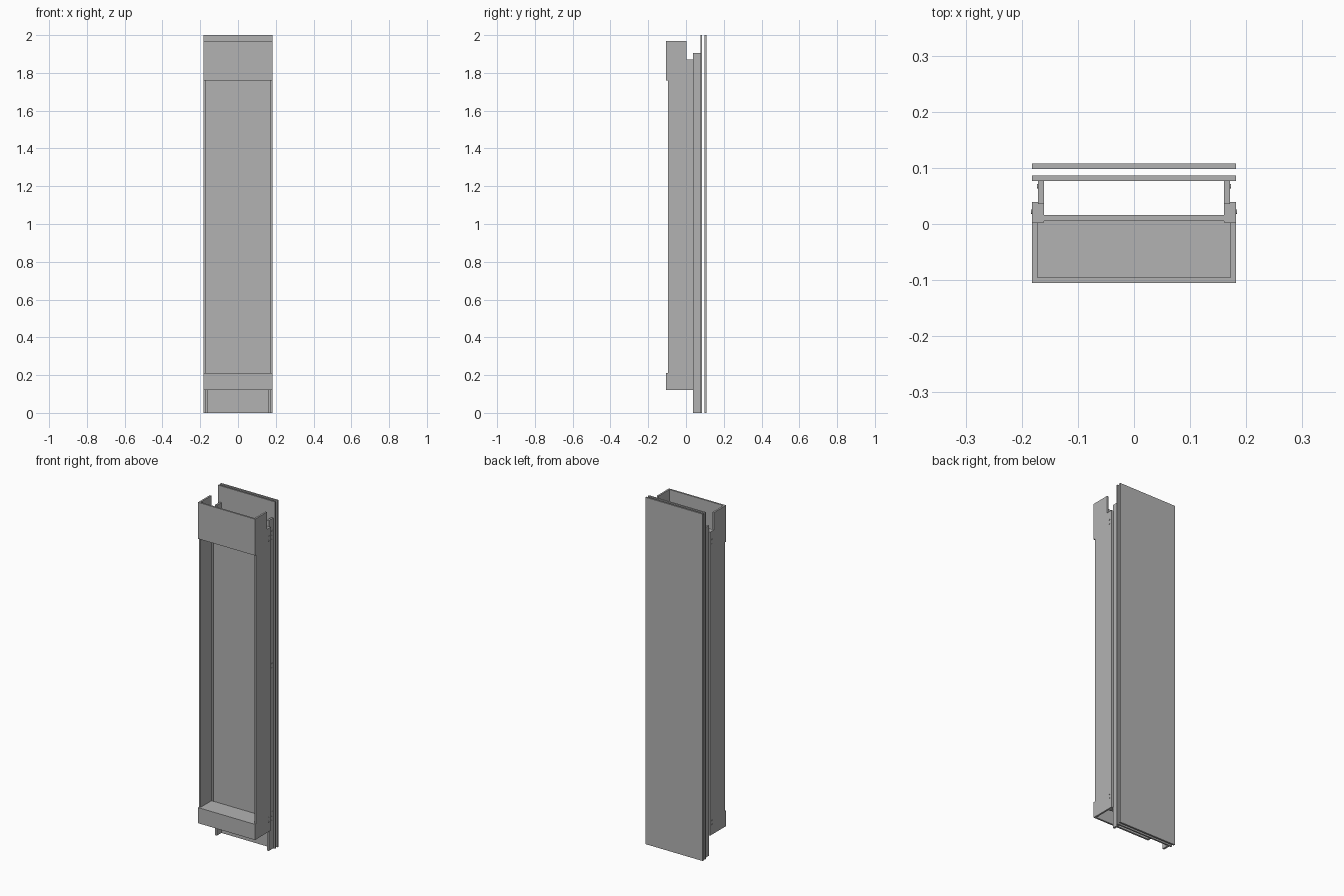
import bpy, math

if "Cube" in bpy.data.objects:
    bpy.data.objects.remove(bpy.data.objects["Cube"])

grey = bpy.data.materials.new("plain grey")
grey.diffuse_color = (0.45, 0.45, 0.45, 1)
grey.use_nodes = True
grey.node_tree.nodes["Principled BSDF"].inputs["Base Color"].default_value = grey.diffuse_color


def box(name, x, y, z):
    """Axis-aligned board from (min, max) ranges."""
    bpy.ops.mesh.primitive_cube_add(size=1, location=[(a + b) / 2 for a, b in (x, y, z)])
    ob = bpy.context.object
    ob.name = ob.data.name = name
    for v in ob.data.vertices:
        v.co = [c * (r[1] - r[0]) for c, r in zip(v.co, (x, y, z))]
    ob.data.materials.append(grey)
    return ob


def screw(name, x, y, z):
    bpy.ops.mesh.primitive_cylinder_add(vertices=12, radius=0.004, depth=0.003,
                                        location=(x, y, z), rotation=(0, math.pi / 2, 0))
    ob = bpy.context.object
    ob.name = name
    ob.data.materials.append(grey)


W = 0.182    # half width
I = 0.172    # half width inside the side boards

# rear panels
box("rear_panel", (-W, W), (0.098, 0.108), (0, 2))
box("inner_panel", (-W, W), (0.077, 0.086), (0, 2))

# shallow open-fronted tray
box("upper_front_board", (-W, W), (-0.105, -0.095), (1.76, 1.97))
box("lower_front_board", (-W, W), (-0.105, -0.095), (0.12, 0.21))
box("tray_back", (-I, I), (0.005, 0.016), (0.12, 1.87))
box("tray_floor", (-I, I), (-0.095, 0.005), (0.2, 0.21))

for s, side in ((-1, "left"), (1, "right")):
    def span(a, b):
        return tuple(sorted((s * a, s * b)))
    box(side + "_side_board", span(I, W), (-0.095, 0.003), (0.12, 1.97))
    # stile behind the tray and rail on the inner panel
    box(side + "_stile", span(0.16, W), (0.003, 0.039), (0.12, 1.87))
    box(side + "_rail", span(0.16, 0.171), (0.036, 0.077), (0, 1.905))
    # hardware: screws on stile ends and on the rail
    for z in (0.19, 1.81):
        for dz in (-0.012, 0.012):
            screw(side + "_stile_screw", s * W, 0.022, z + dz)
    for z in (0.19, 1.07, 1.81):
        for dz in (-0.024, 0, 0.024):
            screw(side + "_rail_screw", s * 0.171, 0.067, z + dz)
